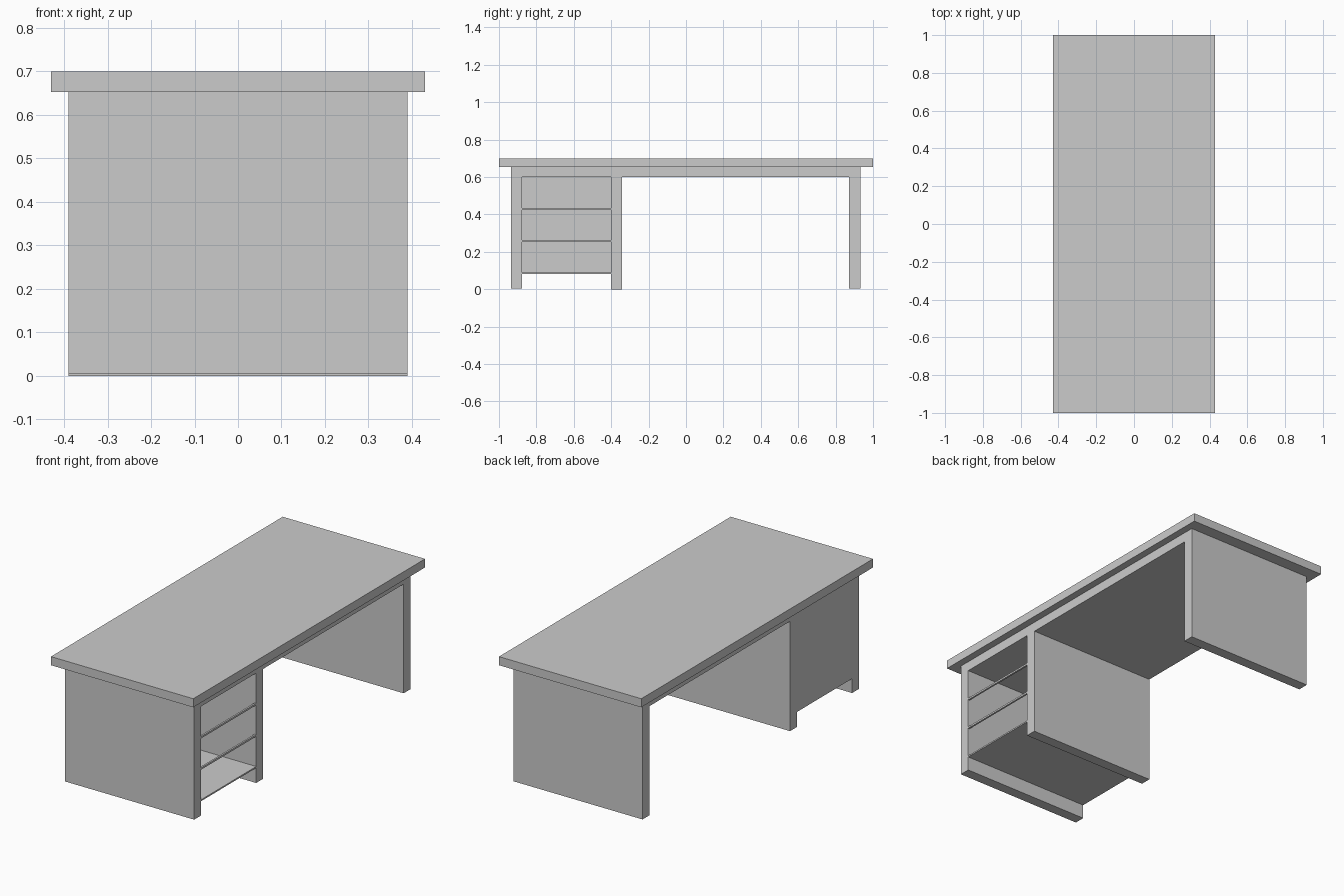
import bpy

if "Cube" in bpy.data.objects:
    bpy.data.objects.remove(bpy.data.objects["Cube"])


def box(name, x, y, z):
    """Axis-aligned box from (min, max) pairs."""
    bpy.ops.mesh.primitive_cube_add(size=1, location=[(a + b) / 2 for a, b in (x, y, z)])
    ob = bpy.context.object
    ob.name = name
    ob.scale = [b - a for a, b in (x, y, z)]
    bpy.ops.object.transform_apply(location=False, rotation=False, scale=True)
    return ob


D = 0.39                        # half depth of the carcass
DEPTH = (-D, D)
LEFT, MID, RIGHT = (-0.935, -0.876), (-0.40, -0.341), (0.872, 0.932)
BAY = (LEFT[1], MID[0])         # open storage bay between two panels
APRON_Z, TOP_Z = 0.60, 0.653

# Worktop and the frame slab below it
box("desk_top", (-0.43, 0.43), (-1, 1), (TOP_Z, 0.70))
box("under_top_frame", DEPTH, (LEFT[0], RIGHT[1]), (APRON_Z, TOP_Z))

# Upright panels
for name, span, foot in (("end_panel_left", LEFT, 0.004),
                         ("middle_panel", MID, 0.0),
                         ("end_panel_right", RIGHT, 0.004)):
    box(name, DEPTH, span, (foot, APRON_Z))

# Storage bay: floor, closed back and thin front rails
box("bay_floor", DEPTH, BAY, (0.082, 0.09))
box("bay_back", (-D, -D + 0.01), BAY, (0.09, APRON_Z))
for i, z in enumerate((0.254, 0.425)):
    box(f"bay_front_rail_{i + 1}", (D - 0.01, D), BAY, (z, z + 0.01))
